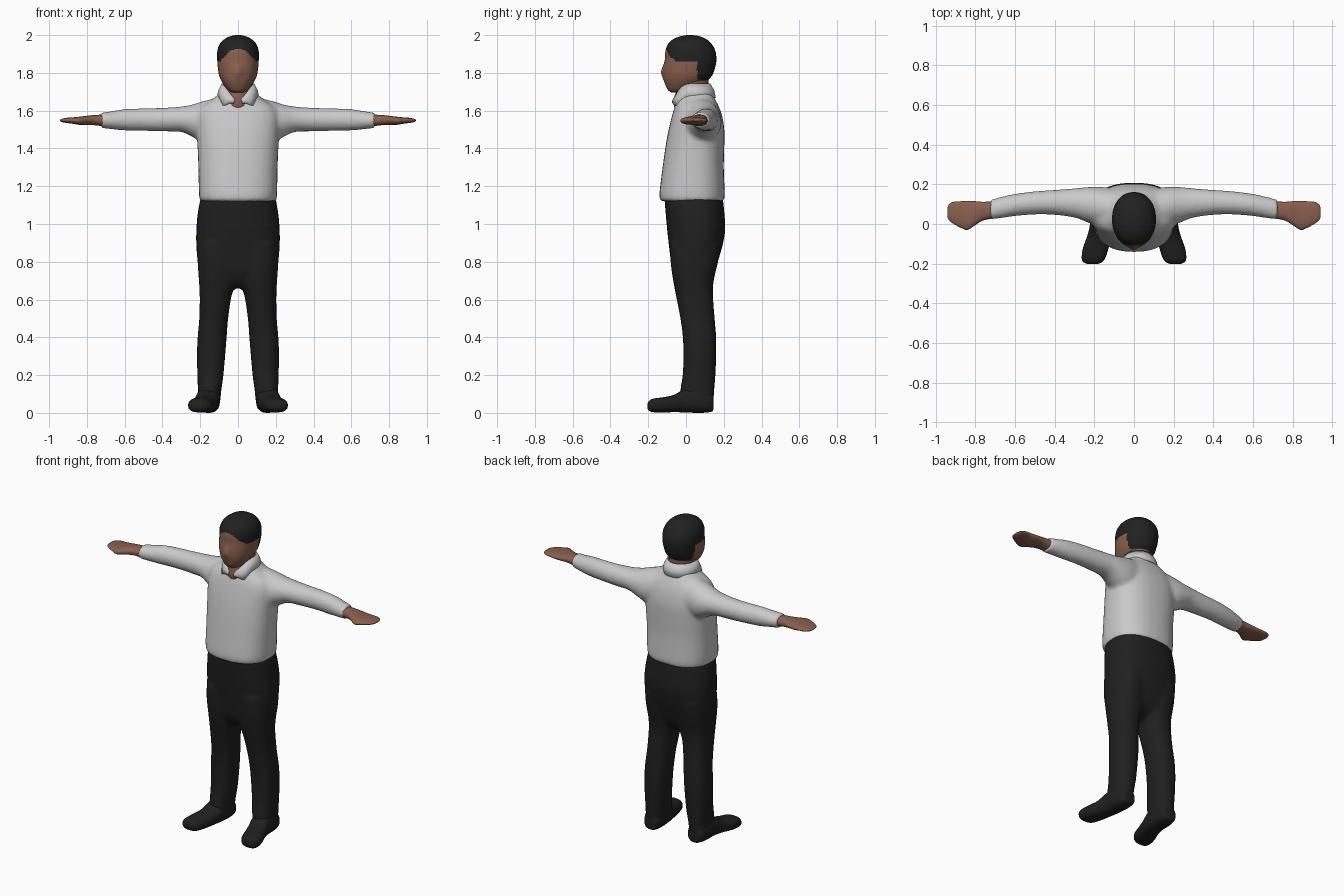
import bpy, bmesh, math
from math import pi, sin, cos

cube = bpy.data.objects.get("Cube")
if cube:
    bpy.data.objects.remove(cube, do_unlink=True)


def material(name, rgb):
    m = bpy.data.materials.new(name)
    m.use_nodes = True
    m.diffuse_color = (*rgb, 1)
    bsdf = m.node_tree.nodes["Principled BSDF"]
    bsdf.inputs["Base Color"].default_value = (*rgb, 1)
    bsdf.inputs["Roughness"].default_value = 0.9
    return m


SHIRT = material("shirt white", (0.6, 0.59, 0.6))
SKIN = material("skin brown", (0.25, 0.115, 0.075))
HAIR = material("hair black", (0.015, 0.015, 0.016))
CLOTH = material("trouser black", (0.014, 0.014, 0.014))


def resample(rows, steps):
    """Smooth spline through the rows."""
    out = []
    for i in range(len(rows) - 1):
        a, b, c, d = rows[max(i - 1, 0)], rows[i], rows[i + 1], rows[min(i + 2, len(rows) - 1)]
        for k in range(steps):
            t = k / steps
            out.append([q + t * (r - p) / 2 + t * t * (p - 2.5 * q + 2 * r - s / 2)
                        + t ** 3 * (1.5 * (q - r) + (s - p) / 2)
                        for p, q, r, s in zip(a, b, c, d)])
    return out + [list(rows[-1])]


def loft(bm, axis, rows, power=2.0, steps=4, n=32, mirror=False):
    """Rows are (position, low u, high u, low v, high v) along the axis."""
    u, v = [i for i in range(3) if i != axis]
    rows = resample(rows, steps)
    for side in ((1, -1) if mirror else (1,)):
        rings = []
        for t, u0, u1, v0, v1 in rows:
            ring = []
            for k in range(n):
                c, s = cos(2 * pi * k / n), sin(2 * pi * k / n)
                co = [0, 0, 0]
                co[axis] = t
                co[u] = (u0 + u1) / 2 + (u1 - u0) / 2 * math.copysign(abs(c) ** (2 / power), c)
                co[v] = (v0 + v1) / 2 + (v1 - v0) / 2 * math.copysign(abs(s) ** (2 / power), s)
                co[0] *= side
                ring.append(bm.verts.new(co))
            rings.append(ring)
        for a, b in zip(rings, rings[1:]):
            for k in range(n):
                j = (k + 1) % n
                bm.faces.new((a[k], a[j], b[j], b[k]))
        bm.faces.new(rings[0])
        bm.faces.new(rings[-1])


def finish(bm, name, mats, voxel=0, smooth=0):
    bmesh.ops.recalc_face_normals(bm, faces=bm.faces)
    for f in bm.faces:
        f.smooth = True
    me = bpy.data.meshes.new(name)
    bm.to_mesh(me)
    bm.free()
    ob = bpy.data.objects.new(name, me)
    bpy.context.collection.objects.link(ob)
    for m in mats:
        me.materials.append(m)
    if voxel:
        r = ob.modifiers.new("blend", 'REMESH')
        r.mode, r.voxel_size, r.use_smooth_shade = 'VOXEL', voxel, True
    if smooth:
        s = ob.modifiers.new("soften", 'SMOOTH')
        s.factor, s.iterations = 0.5, smooth
    return ob


def upright(rows):
    """Symmetric rows from (z, half width, front, back)."""
    return [(z, -w, w, f, b) for z, w, f, b in rows]


# Shirt: torso and both sleeves blended together
bm = bmesh.new()
loft(bm, 2, upright([
    (1.12, .2, -.135, .2), (1.16, .207, -.141, .205), (1.3, .21, -.124, .2),
    (1.42, .215, -.107, .203), (1.5, .22, -.092, .203), (1.57, .22, -.075, .192),
    (1.62, .195, -.06, .175), (1.66, .135, -.045, .155), (1.7, .09, -.03, .135)]), power=2.4)
loft(bm, 0, [
    (.1, -.02, .18, 1.42, 1.67), (.18, -.01, .188, 1.43, 1.652), (.24, .01, .186, 1.46, 1.633),
    (.3, .032, .18, 1.487, 1.622), (.4, .046, .172, 1.49, 1.615), (.5, .048, .165, 1.493, 1.612),
    (.6, .04, .152, 1.495, 1.608), (.68, .028, .135, 1.503, 1.595),
    (.725, .022, .122, 1.508, 1.59)], mirror=True)
finish(bm, "shirt", [SHIRT], voxel=.012, smooth=4)

# Trousers: hips and both legs blended together
bm = bmesh.new()
loft(bm, 2, upright([
    (1.14, .198, -.115, .195), (1.06, .213, -.108, .203), (.97, .221, -.1, .208),
    (.88, .221, -.09, .192), (.8, .212, -.08, .168), (.74, .19, -.07, .15),
    (.69, .12, -.045, .12), (.66, .05, -.01, .08)]), power=2.4)
loft(bm, 2, [
    (.9, .01, .212, -.085, .185), (.8, .004, .214, -.082, .17), (.7, .008, .207, -.068, .147),
    (.62, .034, .203, -.053, .143), (.5, .052, .205, -.03, .152), (.4, .06, .214, -.017, .16),
    (.3, .068, .217, -.014, .16), (.2, .077, .215, -.018, .156), (.12, .088, .213, -.03, .15),
    (.05, .095, .215, -.025, .145)], power=2.3, mirror=True)
finish(bm, "trousers", [CLOTH], voxel=.012, smooth=4)

# Shoes, toes turned slightly outward
bm = bmesh.new()
loft(bm, 1, [
    (.145, .13, .18, .02, .07), (.135, .108, .2, .006, .1), (.08, .096, .217, 0, .13),
    (.0, .1, .222, .002, .13), (-.06, .112, .236, .004, .097), (-.12, .128, .257, .002, .083),
    (-.165, .142, .264, .003, .077), (-.19, .158, .258, .008, .068),
    (-.203, .185, .235, .02, .052)], power=2.5, mirror=True)
finish(bm, "shoes", [CLOTH])

# Hands with the thumb side toward the front
bm = bmesh.new()
loft(bm, 0, [
    (.7, .03, .115, 1.515, 1.58), (.76, .018, .112, 1.523, 1.577), (.8, -.005, .115, 1.525, 1.573),
    (.84, -.03, .116, 1.525, 1.568), (.87, -.021, .115, 1.53, 1.565),
    (.91, .0, .112, 1.535, 1.562), (.933, .018, .1, 1.54, 1.557),
    (.942, .035, .08, 1.545, 1.552)], power=2.3, mirror=True)
finish(bm, "hands", [SKIN])

# Neck
bm = bmesh.new()
loft(bm, 2, upright([
    (1.6, .06, -.055, .08), (1.64, .07, -.066, .1), (1.7, .076, -.055, .115),
    (1.78, .08, -.05, .12)]))
finish(bm, "neck", [SKIN])

# Head with a soft nose ridge; hair is chosen by the hairline
bm = bmesh.new()
loft(bm, 2, upright([
    (1.695, .025, -.075, -.02), (1.71, .052, -.096, .03), (1.745, .08, -.112, .095),
    (1.78, .098, -.118, .134), (1.82, .106, -.118, .152), (1.87, .11, -.112, .161),
    (1.92, .109, -.108, .154), (1.96, .092, -.09, .13), (1.985, .062, -.055, .095),
    (1.997, .03, -.015, .06), (2.0, .01, .01, .03)]), power=2.15, steps=6, n=72)
for v in bm.verts:
    x, y, z = v.co
    if y < -.05:
        v.co.y -= .013 * math.exp(-(x / .02) ** 2 - ((z - 1.805) / .035) ** 2)
for f in bm.faces:
    x, y, z = f.calc_center_median()
    line = 1.765 if y > .06 else 1.865
    if y < 0:
        line += .063 * max(0, 1 - (x / .09) ** 2)
    f.material_index = int(z > line)
finish(bm, "head", [SKIN, HAIR])

# Folded collar, open in a V at the throat
bm = bmesh.new()
count, rows = 48, []
for i in range(count + 1):
    a = .2 + (2 * pi - .4) * i / count
    d = min(a, 2 * pi - a)
    rise = sin(min(d / 1.5, 1) * pi / 2)
    point = math.exp(-((d - .75) / .3) ** 2)
    top = (.083 * sin(a), .034 - (.1 - .008 * rise) * cos(a), 1.637 + .105 * rise)
    low = ((.108 + .01 * point) * sin(a), .042 - (.112 + .008 * point) * cos(a),
           1.632 + .035 * rise - .03 * point)
    mid = [(p + q) / 2 + e for p, q, e in zip(top, low, (.006 * sin(a), -.006 * cos(a), 0))]
    rows.append([bm.verts.new(p) for p in (top, mid, low)])
for a, b in zip(rows, rows[1:]):
    for k in range(2):
        bm.faces.new((a[k], b[k], b[k + 1], a[k + 1]))
collar = finish(bm, "collar", [SHIRT])
thick = collar.modifiers.new("thickness", 'SOLIDIFY')
thick.thickness, thick.offset = .008, 0
